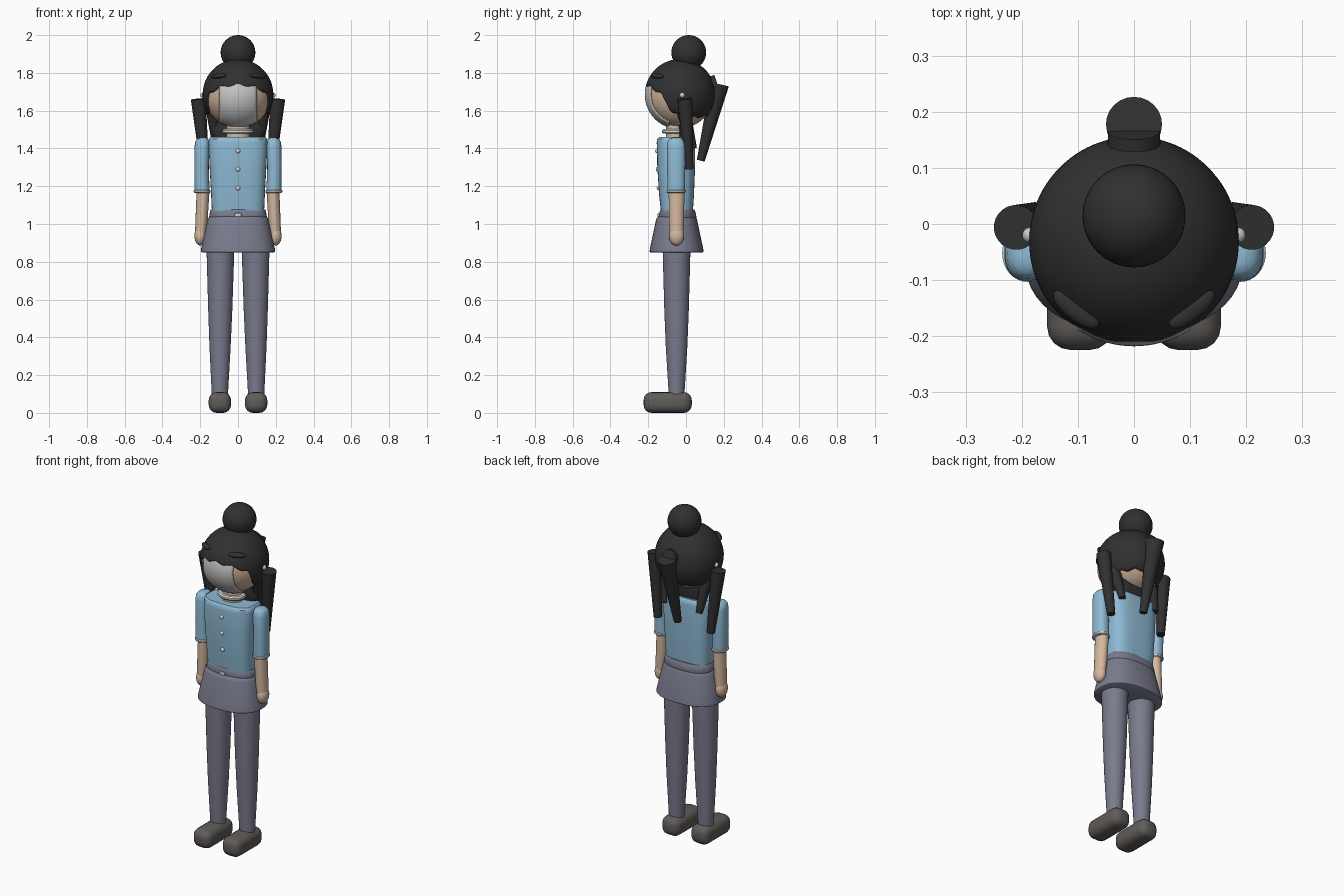
import bpy, bmesh, math
from mathutils import Vector

if "Cube" in bpy.data.objects:
    bpy.data.objects.remove(bpy.data.objects["Cube"])

def mat(name, r, g, b):
    m = bpy.data.materials.new(name)
    m.diffuse_color = (r, g, b, 1)
    m.use_nodes = True
    m.node_tree.nodes["Principled BSDF"].inputs["Base Color"].default_value = m.diffuse_color
    return m

HAIR = mat("black_hair", .03, .03, .03)
SKIN = mat("skin", .66, .48, .35)
BLUE = mat("blue_cloth", .27, .49, .66)
GREY = mat("slate_cloth", .195, .2, .265)
SHOE = mat("shoe_grey", .115, .105, .1)
FACE = mat("face_grey", .58, .58, .58)
TRIM = mat("pale_trim", .72, .7, .69)

def finish(name, bm, m):
    bmesh.ops.recalc_face_normals(bm, faces=bm.faces)
    me = bpy.data.meshes.new(name)
    bm.to_mesh(me)
    bm.free()
    me.materials.append(m)
    ob = bpy.data.objects.new(name, me)
    bpy.context.collection.objects.link(ob)
    return ob

def grid(bm, rows, closed):
    """Join rows of points into quads; returns the vertex rows."""
    vs = [[bm.verts.new(p) for p in row] for row in rows]
    n = len(vs[0])
    for a, b in zip(vs, vs[1:]):
        for i in range(n if closed else n - 1):
            j = (i + 1) % n
            bm.faces.new((a[i], a[j], b[j], b[i]))
    return vs

def loft(name, m, rings, power=2, n=32):
    """Stack of superellipse rings (z, cx, cy, rx, ry), capped."""
    bm, rows = bmesh.new(), []
    for z, cx, cy, rx, ry in rings:
        row = []
        for i in range(n):
            a = 2 * math.pi * i / n
            c, s = math.cos(a), math.sin(a)
            row.append((cx + rx * math.copysign(abs(c) ** (2 / power), c),
                        cy + ry * math.copysign(abs(s) ** (2 / power), s), z))
        rows.append(row)
    vs = grid(bm, rows, True)
    bm.faces.new(vs[0])
    bm.faces.new(vs[-1])
    return finish(name, bm, m)

def ball(name, m, c, r):
    bm = bmesh.new()
    bmesh.ops.create_uvsphere(bm, u_segments=32, v_segments=20, radius=1)
    bmesh.ops.scale(bm, vec=r if isinstance(r, tuple) else (r, r, r), verts=bm.verts)
    bmesh.ops.translate(bm, vec=c, verts=bm.verts)
    return finish(name, bm, m)

def strand(name, m, a, b, ra, rb):
    """Tapered cylinder from a to b."""
    a, b = Vector(a), Vector(b)
    bm = bmesh.new()
    bmesh.ops.create_cone(bm, cap_ends=True, segments=24, radius1=ra, radius2=rb,
                          depth=(b - a).length)
    q = Vector((0, 0, 1)).rotation_difference(b - a)
    bmesh.ops.rotate(bm, matrix=q.to_matrix(), cent=(0, 0, 0), verts=bm.verts)
    bmesh.ops.translate(bm, vec=(a + b) / 2, verts=bm.verts)
    return finish(name, bm, m)

def box(name, m, c, size, bevel, seg=4):
    bm = bmesh.new()
    bmesh.ops.create_cube(bm, size=1)
    bmesh.ops.scale(bm, vec=size, verts=bm.verts)
    bmesh.ops.translate(bm, vec=c, verts=bm.verts)
    bmesh.ops.bevel(bm, geom=bm.edges[:], offset=bevel, segments=seg, profile=.5,
                    affect='EDGES')
    return finish(name, bm, m)

def thicken(ob, t):
    mod = ob.modifiers.new("thickness", 'SOLIDIFY')
    mod.thickness, mod.offset = t, -1

# Head and hair cap with a scalloped hairline
HC, HR = Vector((0, -.031, 1.686)), .187
ball("head", SKIN, HC, .178)
line = [(0, 1.738), (30, 1.727), (58, 1.69), (72, 1.60), (100, 1.56), (180, 1.575)]

def hairline(deg):
    for (a, za), (b, zb) in zip(line, line[1:]):
        if deg <= b:
            return za + (zb - za) * (deg - a) / (b - a) + .005 * math.cos(math.radians(deg * 12))
    return line[-1][1]

bm, rows, N, V = bmesh.new(), [], 96, 24
for v in range(V + 1):
    row = []
    for i in range(N):
        deg = 360 * i / N
        p = math.radians(deg)
        end = math.acos((hairline(min(deg, 360 - deg)) - HC.z) / HR)
        t = max(.02, end * v / V)
        row.append(HC + HR * Vector((math.sin(t) * math.sin(p), -math.sin(t) * math.cos(p),
                                     math.cos(t))))
    rows.append(row)
bm.faces.new(grid(bm, rows, True)[0])
thicken(finish("hair_cap", bm, HAIR), .012)

# Curved face panel
bm, rows = bmesh.new(), []
for i in range(17):
    x = -.1 + .2 * i / 16
    R = math.sqrt(.185 ** 2 - x * x)
    rows.append([HC + Vector((x, -.002 - R * math.cos(a), R * math.sin(a)))
                 for a in (math.radians(-70 + 92 * k / 24) for k in range(25))])
grid(bm, rows, False)
face = finish("face_panel", bm, FACE)
if face.data.polygons[200].normal.y > 0:
    face.data.flip_normals()
thicken(face, .006)

# Bun, back ponytail and nape hair
ball("top_bun", HAIR, (0, .0145, 1.908), .092)
strand("back_ponytail", HAIR, (0, .178, 1.74), (0, .078, 1.335), .05, .021)
strand("ponytail_root", HAIR, (0, .09, 1.72), (0, .165, 1.745), .05, .046)
ball("nape_hair", HAIR, (0, -.005, 1.51), (.14, .035, .11))

# Neck and collar
loft("neck", SKIN, [(1.42, 0, -.055, .06, .05), (1.55, 0, -.055, .06, .05)])
loft("collar", TRIM, [(1.478, 0, -.06, .076, .06), (1.485, 0, -.06, .082, .066),
                      (1.495, 0, -.06, .082, .066), (1.502, 0, -.06, .076, .06)])

# Shirt body with buttons
loft("shirt", BLUE, [(1.06, 0, -.048, .138, .084), (1.15, 0, -.05, .142, .092),
                     (1.3, 0, -.052, .15, .1), (1.43, 0, -.053, .156, .102),
                     (1.45, 0, -.053, .154, .1), (1.46, 0, -.053, .145, .09)], 3.2, 48)
for z, y in ((1.387, -.154), (1.29, -.151), (1.19, -.146)):
    ball("button", TRIM, (0, y, z), (.012, .009, .012))

# Belt, buckle and skirt
loft("belt", GREY, [(1.03, 0, -.045, .15, .098), (1.036, 0, -.045, .153, .101),
                    (1.07, 0, -.045, .148, .093), (1.078, 0, -.045, .143, .088)], 2.5, 48)
box("buckle", TRIM, (0, -.147, 1.048), (.036, .01, .018), .003, 2)
loft("skirt", GREY, [(.848, 0, -.05, .188, .136), (.853, 0, -.05, .196, .143),
                     (.87, 0, -.05, .195, .141), (1.02, 0, -.05, .162, .109),
                     (1.032, 0, -.05, .158, .105), (1.04, 0, -.05, .148, .096)], 2.4, 48)

# Paired parts
for s, side in ((-1, "left"), (1, "right")):
    loft(side + "_sleeve", BLUE,
         [(1.17, s * .19, -.052, .04, .046), (1.3, s * .193, -.052, .038, .048),
          (1.41, s * .19, -.052, .04, .049), (1.437, s * .189, -.052, .037, .045),
          (1.452, s * .187, -.052, .028, .034), (1.457, s * .185, -.052, .014, .018)], 2.3)
    loft(side + "_cuff", TRIM,
         [(1.165, s * .19, -.052, .041, .047), (1.169, s * .19, -.052, .045, .051),
          (1.177, s * .19, -.052, .045, .051), (1.181, s * .19, -.052, .041, .047)])
    loft(side + "_forearm", SKIN,
         [(.95, s * .198, -.05, .029, .036), (1.0, s * .194, -.05, .032, .039),
          (1.175, s * .185, -.05, .034, .042)])
    ball(side + "_hand", SKIN, (s * .2, -.05, .938), (.031, .04, .052))
    loft(side + "_leg", GREY,
         [(.09, s * .096, -.05, .043, .042), (.12, s * .096, -.05, .044, .043),
          (.35, s * .095, -.05, .056, .057), (.55, s * .094, -.05, .064, .065),
          (.88, s * .093, -.05, .074, .074)])
    box(side + "_shoe", SHOE, (s * .096, -.097, .055), (.118, .255, .11), .042)
    strand(side + "_pigtail", HAIR, (s * .21, -.006, 1.662), (s * .175, .017, 1.29), .04, .022)
    ball(side + "_hair_tie", FACE, (s * .185, -.02, 1.682), .014)
    # Side lock tapering down over the back of the shoulder
    strand(side + "_side_lock", HAIR, (s * .135, -.025, 1.64), (s * .115, .04, 1.40), .042, .018)
    # Raised fringe sweep
    fringe = ball(side + "_fringe", HAIR, (0, 0, 0), (.05, .02, .014))
    fringe.location = (s * .103, -.152, 1.783)
    fringe.rotation_euler = (0, s * math.radians(5), s * math.radians(38))

# Smooth shading with sharp creases kept
for ob in bpy.context.scene.objects:
    ob.select_set(True)
    bpy.context.view_layer.objects.active = ob
bpy.ops.object.shade_smooth_by_angle(angle=math.radians(40))
